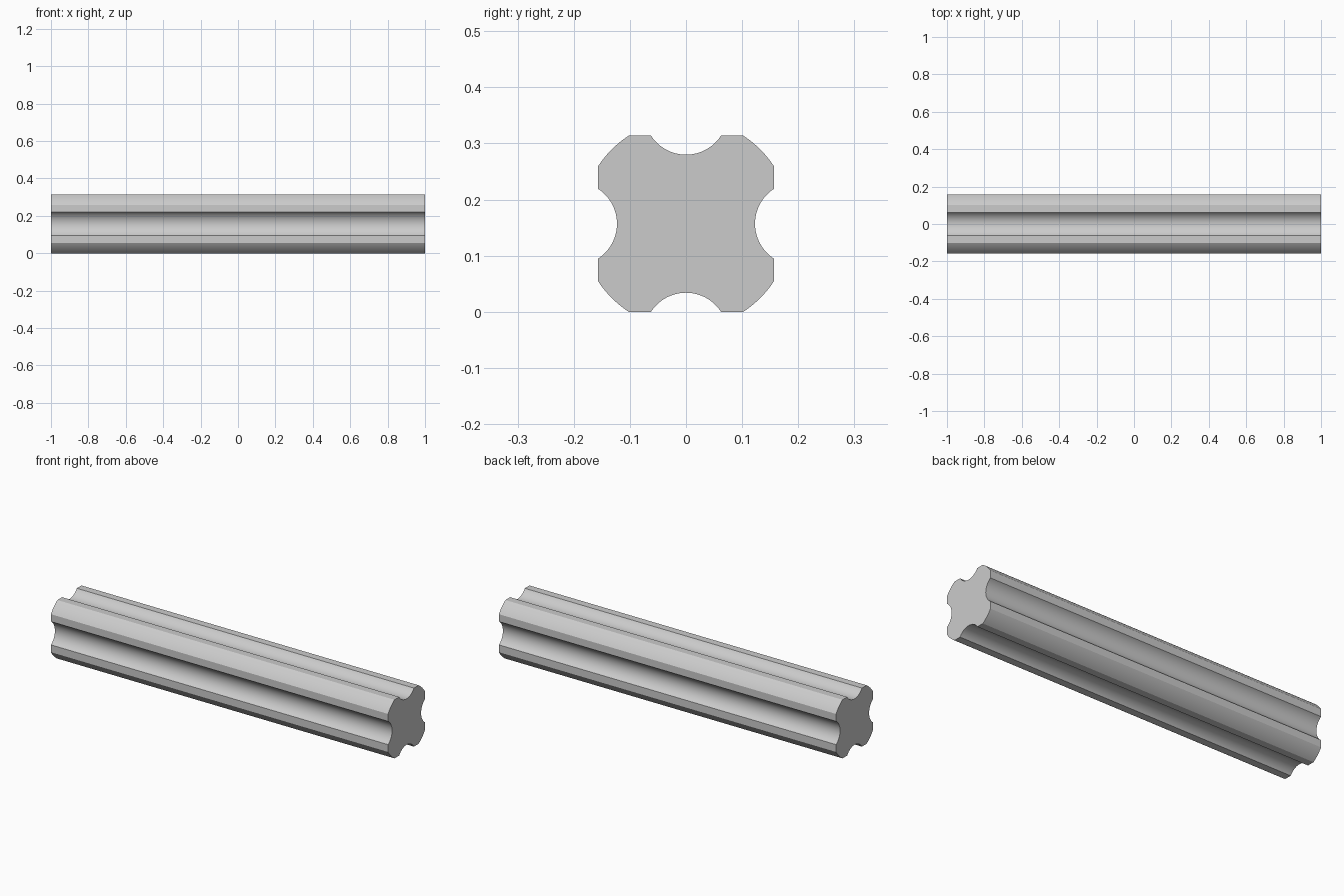
import bpy
import bmesh
from math import atan2, asin, cos, sin, pi, radians, hypot

cube = bpy.data.objects.get("Cube")
if cube:
    bpy.data.objects.remove(cube, do_unlink=True)

LENGTH = 2.0
HALF = 0.157          # half width of the section
FLAT_END = 0.102      # where each flat meets the rounded corner
GROOVE_HALF = 0.0624  # half width of each groove mouth
GROOVE_DEPTH = 0.034
GROOVE_STEPS, CORNER_STEPS = 24, 10


def arc(cy, cz, radius, start, end, steps):
    angles = [start + (end - start) * i / steps for i in range(steps + 1)]
    return [(cy + radius * cos(a), cz + radius * sin(a)) for a in angles]


def quarter_profile():
    """Groove on the +y side, then the rounded corner towards +z."""
    radius = (GROOVE_HALF ** 2 + GROOVE_DEPTH ** 2) / (2 * GROOVE_DEPTH)
    centre = HALF - GROOVE_DEPTH + radius
    spread = asin(GROOVE_HALF / radius)
    groove = arc(centre, 0, radius, pi + spread, pi - spread, GROOVE_STEPS)
    lean = atan2(FLAT_END, HALF)
    corner = arc(0, 0, hypot(HALF, FLAT_END), lean, pi / 2 - lean, CORNER_STEPS)
    return groove + corner


# Full section: the quarter repeated around the axis
section = []
quarter = quarter_profile()
for turn in range(4):
    c, s = cos(turn * pi / 2), sin(turn * pi / 2)
    section += [(y * c - z * s, y * s + z * c) for y, z in quarter]

# Extrude the section along x
bm = bmesh.new()
end_cap = bm.faces.new([bm.verts.new((-LENGTH / 2, y, z + HALF)) for y, z in section])
extruded = bmesh.ops.extrude_face_region(bm, geom=[end_cap], use_keep_orig=True)
moved = [g for g in extruded["geom"] if isinstance(g, bmesh.types.BMVert)]
bmesh.ops.translate(bm, verts=moved, vec=(LENGTH, 0, 0))
bmesh.ops.recalc_face_normals(bm, faces=bm.faces)
mesh = bpy.data.meshes.new("grooved_bar")
bm.to_mesh(mesh)
bm.free()

bar = bpy.data.objects.new("grooved_bar", mesh)
bpy.context.collection.objects.link(bar)

# Plain grey finish
grey = bpy.data.materials.new("light_grey")
grey.use_nodes = True
colour = (0.6, 0.6, 0.6, 1)
grey.diffuse_color = colour
grey.node_tree.nodes["Principled BSDF"].inputs["Base Color"].default_value = colour
mesh.materials.append(grey)

# Smooth curves, crisp groove lips and flats
bpy.ops.object.select_all(action="DESELECT")
bar.select_set(True)
bpy.context.view_layer.objects.active = bar
bpy.ops.object.shade_smooth_by_angle(angle=radians(30))
